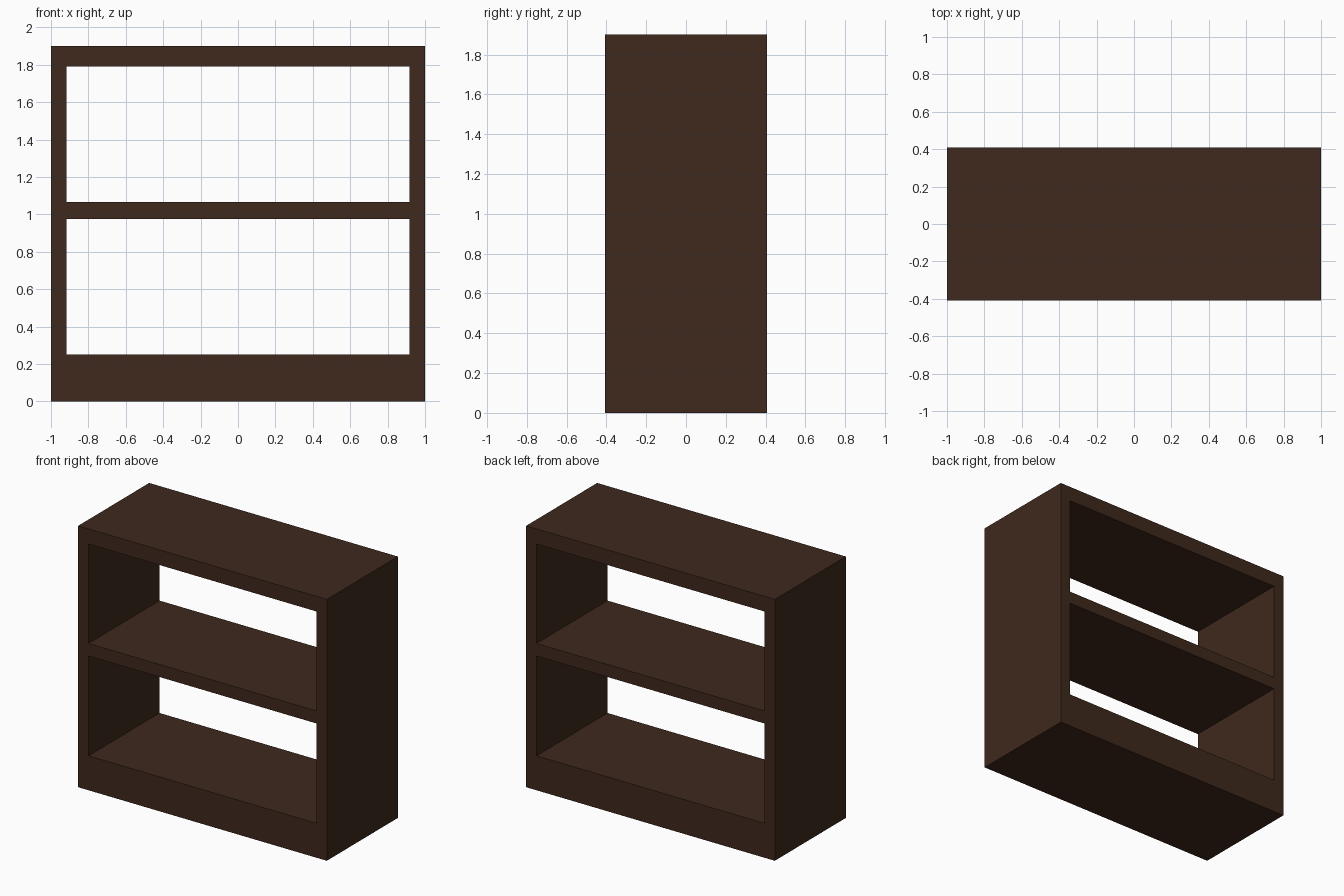
import bpy

if "Cube" in bpy.data.objects:
    bpy.data.objects.remove(bpy.data.objects["Cube"])

W, D, H = 2.0, 0.816, 1.90
INNER = 0.917            # half width of the opening
BASE, TOP = 0.25, 1.79   # floor and ceiling of the opening
SHELF = (0.976, 1.067)

wood = bpy.data.materials.new("dark_wood")
wood.diffuse_color = (0.05, 0.022, 0.012, 1)
wood.use_nodes = True
wood.node_tree.nodes["Principled BSDF"].inputs["Base Color"].default_value = wood.diffuse_color


def box(name, half_x, depth, z0, z1):
    bpy.ops.mesh.primitive_cube_add(size=1, location=(0, 0, (z0 + z1) / 2))
    ob = bpy.context.object
    ob.name = name
    ob.scale = (half_x * 2, depth, z1 - z0)
    bpy.ops.object.transform_apply(location=False, rotation=False, scale=True)
    ob.data.materials.append(wood)
    return ob


# Outer case: sides, top and plinth as one frame, open front to back
case = box("bookcase_frame", W / 2, D, 0, H)
opening = box("opening_cutter", INNER, D + 0.4, BASE, TOP)
cut = case.modifiers.new("opening", 'BOOLEAN')
cut.operation = 'DIFFERENCE'
cut.solver = 'EXACT'
cut.object = opening
bpy.context.view_layer.objects.active = case
bpy.ops.object.modifier_apply(modifier=cut.name)
bpy.data.objects.remove(opening, do_unlink=True)

# Middle shelf, flush with both open faces
box("middle_shelf", INNER, D, *SHELF)
